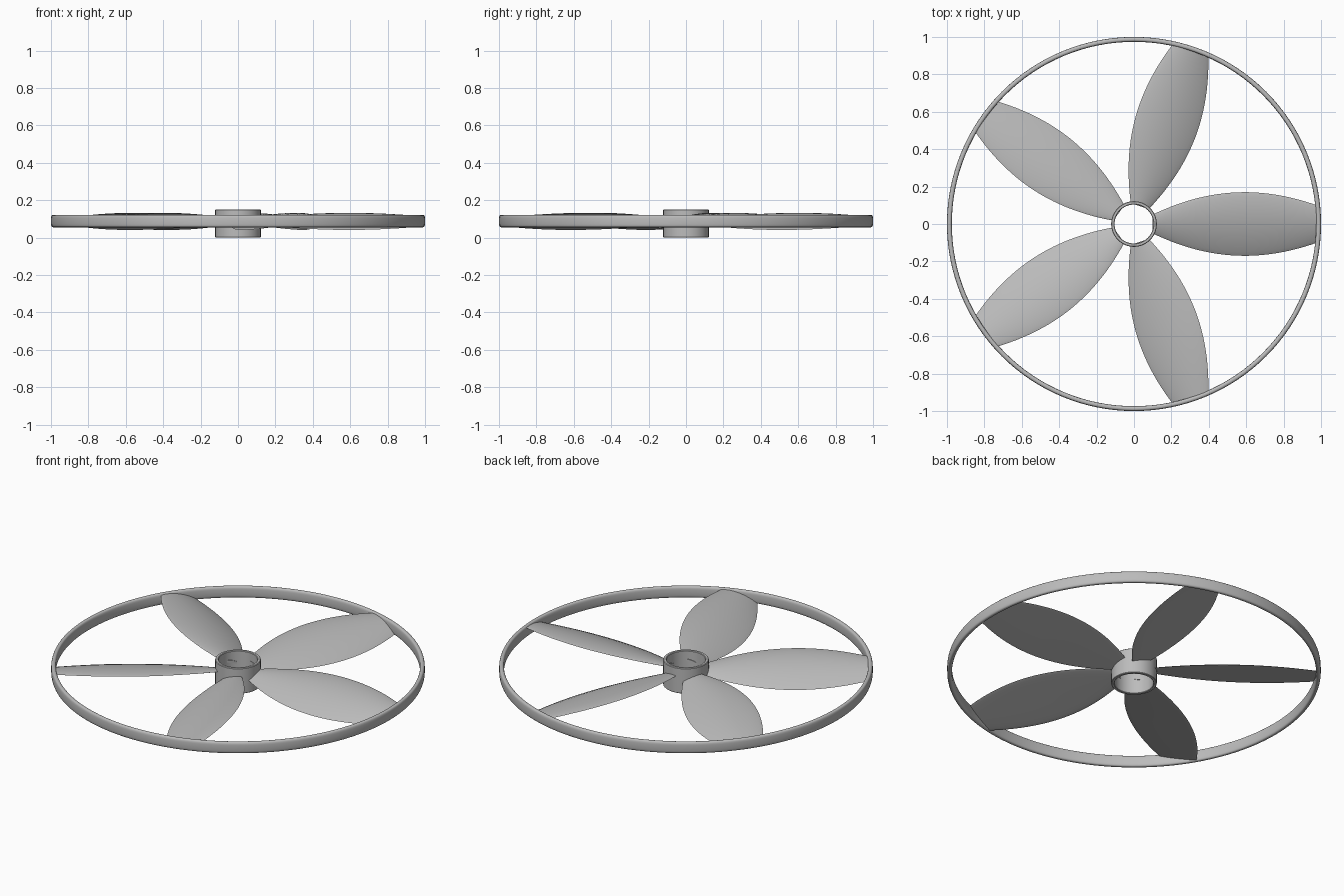
import bpy
import math

if "Cube" in bpy.data.objects:
    bpy.data.objects.remove(bpy.data.objects["Cube"])

# Single plain grey
GREY = (0.5, 0.5, 0.5, 1.0)
grey = bpy.data.materials.new("plain_grey")
grey.use_nodes = True
grey.diffuse_color = GREY
grey.node_tree.nodes["Principled BSDF"].inputs["Base Color"].default_value = GREY

MID_Z = 0.088
BLADES = 5


def make_object(name, verts, faces, angle):
    mesh = bpy.data.meshes.new(name)
    mesh.from_pydata(verts, [], faces)
    mesh.materials.append(grey)
    obj = bpy.data.objects.new(name, mesh)
    bpy.context.collection.objects.link(obj)
    bpy.ops.object.select_all(action="DESELECT")
    obj.select_set(True)
    bpy.context.view_layer.objects.active = obj
    bpy.ops.object.mode_set(mode="EDIT")
    bpy.ops.mesh.select_all(action="SELECT")
    bpy.ops.mesh.normals_make_consistent(inside=False)
    bpy.ops.object.mode_set(mode="OBJECT")
    bpy.ops.object.shade_smooth_by_angle(angle=math.radians(angle))
    return obj


def bridge(loops, count, closed):
    """Quads joining consecutive loops of equal size."""
    faces = []
    for i in range(loops if closed else loops - 1):
        a, b = i * count, (i + 1) % loops * count
        for j in range(count):
            k = (j + 1) % count
            faces.append((a + j, a + k, b + k, b + j))
    return faces


def revolve(name, profile, steps, angle):
    verts = []
    for i in range(steps):
        t = math.tau * i / steps
        verts += [(r * math.cos(t), r * math.sin(t), z) for r, z in profile]
    return make_object(name, verts, bridge(steps, len(profile), True), angle)


def signed_root(v):
    return math.copysign(abs(v) ** 0.6, v)


# Outer ring: tall rounded section
section = [math.tau * i / 20 for i in range(20)]
revolve("outer_ring", [(0.987 + 0.013 * signed_root(math.cos(a)),
                        MID_Z + 0.033 * signed_root(math.sin(a))) for a in section],
        128, 40)

# Hub: open tube with slightly softened rims
revolve("hub", [(0.104, 0.003), (0.107, 0), (0.119, 0), (0.122, 0.003),
                (0.122, 0.147), (0.119, 0.15), (0.107, 0.15), (0.104, 0.147)], 64, 40)


# Blade: pitched, cambered lens section along an oval outline
def blade(name, turn):
    stations, half = 28, 12
    count = half * 2
    verts = []
    for i in range(stations):
        f = i / (stations - 1)
        x = 0.1 + 0.88 * f
        width = 0.17 * (1 - ((x - 0.6) / 0.596) ** 2)
        scale = width / 0.17
        for j in range(count):
            a = math.tau * j / count
            s = math.cos(a)
            bulge = 1 - s * s
            rise = 0.026 if math.sin(a) >= 0 else 0.002
            edge = 0.004 * math.sin(a)
            y = width * s
            px = x - f * y * y / 2
            z = MID_Z - 0.003 + 0.26 * y + scale * rise * bulge + edge
            verts.append((px * math.cos(turn) - y * math.sin(turn),
                          px * math.sin(turn) + y * math.cos(turn), z))
    faces = bridge(stations, count, False)
    faces.append(tuple(range(count)))
    faces.append(tuple(range((stations - 1) * count, stations * count)))
    make_object(name, verts, faces, 50)


for n in range(BLADES):
    blade("blade_%d" % (n + 1), math.tau * n / BLADES)
